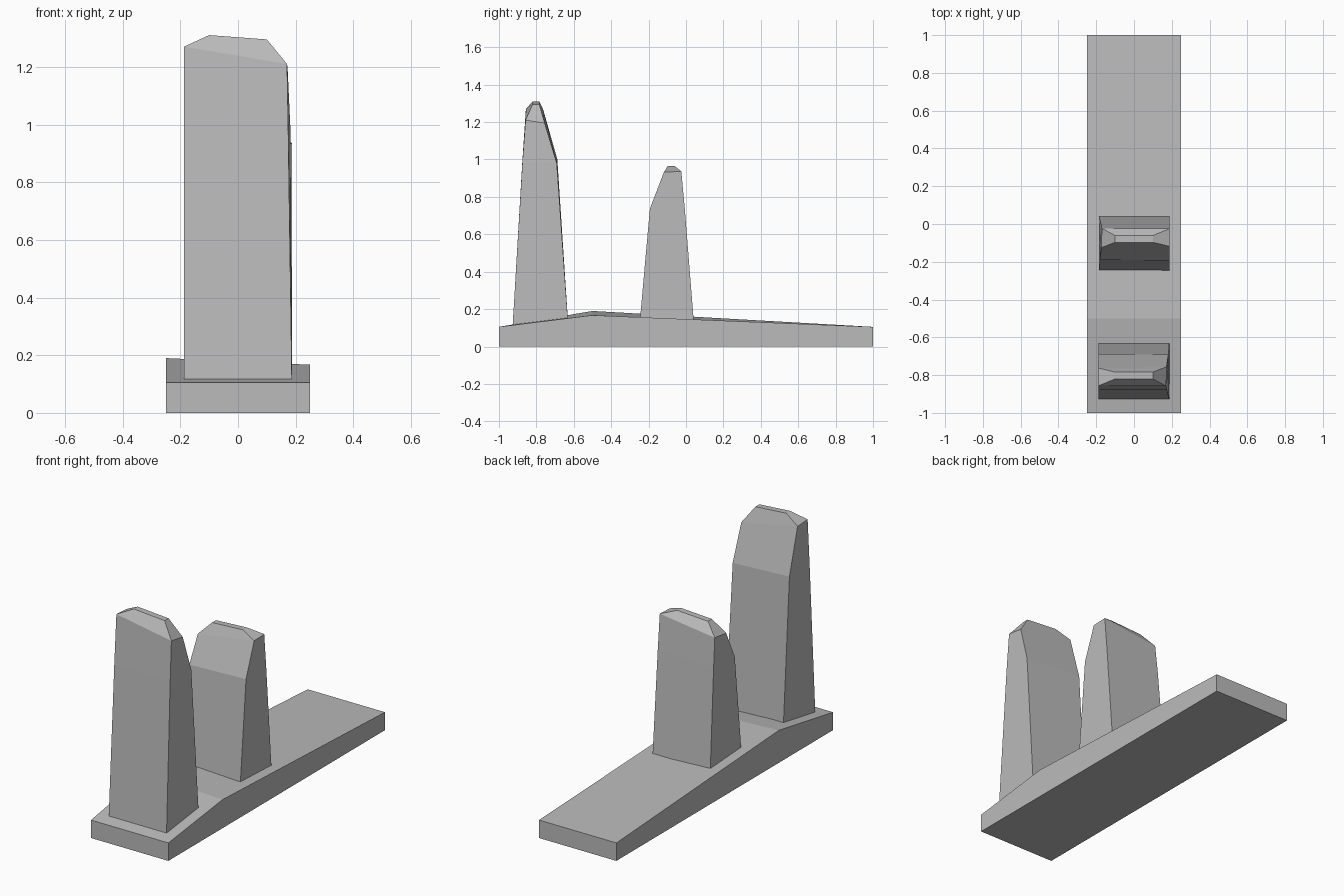
import bpy
import bmesh

if "Cube" in bpy.data.objects:
    bpy.data.objects.remove(bpy.data.objects["Cube"])

stone = bpy.data.materials.new("grey stone")
stone.diffuse_color = (0.5, 0.5, 0.5, 1)
stone.use_nodes = True
stone.node_tree.nodes["Principled BSDF"].inputs["Base Color"].default_value = stone.diffuse_color


def loft(name, rings):
    """Solid skinned through rings of four corners, capped at both ends."""
    bm = bmesh.new()
    loops = [[bm.verts.new(p) for p in ring] for ring in rings]
    for low, high in zip(loops, loops[1:]):
        for i in range(4):
            j = (i + 1) % 4
            bm.faces.new((low[i], low[j], high[j], high[i]))
    bm.faces.new(loops[0][::-1])
    bm.faces.new(loops[-1])
    bmesh.ops.recalc_face_normals(bm, faces=bm.faces)
    mesh = bpy.data.meshes.new(name)
    bm.to_mesh(mesh)
    bm.free()
    mesh.materials.append(stone)
    obj = bpy.data.objects.new(name, mesh)
    bpy.context.collection.objects.link(obj)


# Base slab: cross-sections along its length, with an uneven ridge
loft("base_slab", [
    [(-0.25, y, 0), (0.25, y, 0), (0.25, y, right), (-0.25, y, left)]
    for y, left, right in ((-1, 0.105, 0.105), (-0.5, 0.19, 0.167), (1, 0.105, 0.105))
])

# Pillar rings (y relative to pillar centre): front left, front right, back right, back left
PILLAR = [
    [(-0.187, -0.15, 0.09), (0.187, -0.15, 0.09), (0.187, 0.15, 0.09), (-0.187, 0.15, 0.09)],
    [(-0.187, -0.097, 0.99), (0.174, -0.097, 0.98), (0.182, 0.087, 0.98), (-0.187, 0.09, 1.0)],
    [(-0.187, -0.078, 1.27), (0.17, -0.08, 1.21), (0.172, 0.022, 1.195), (-0.187, 0.015, 1.265)],
    [(-0.1, -0.042, 1.31), (0.1, -0.042, 1.295), (0.1, -0.006, 1.295), (-0.1, -0.006, 1.31)],
]


def pillar(name, centre_y, turn, height):
    # turn = -1 spins the pillar half way round
    loft(name, [[(x * turn, centre_y + y * turn, z * height) for x, y, z in ring]
                for ring in PILLAR])


pillar("tall_pillar", -0.778, 1, 1.0)
pillar("short_pillar", -0.103, -1, 0.737)
